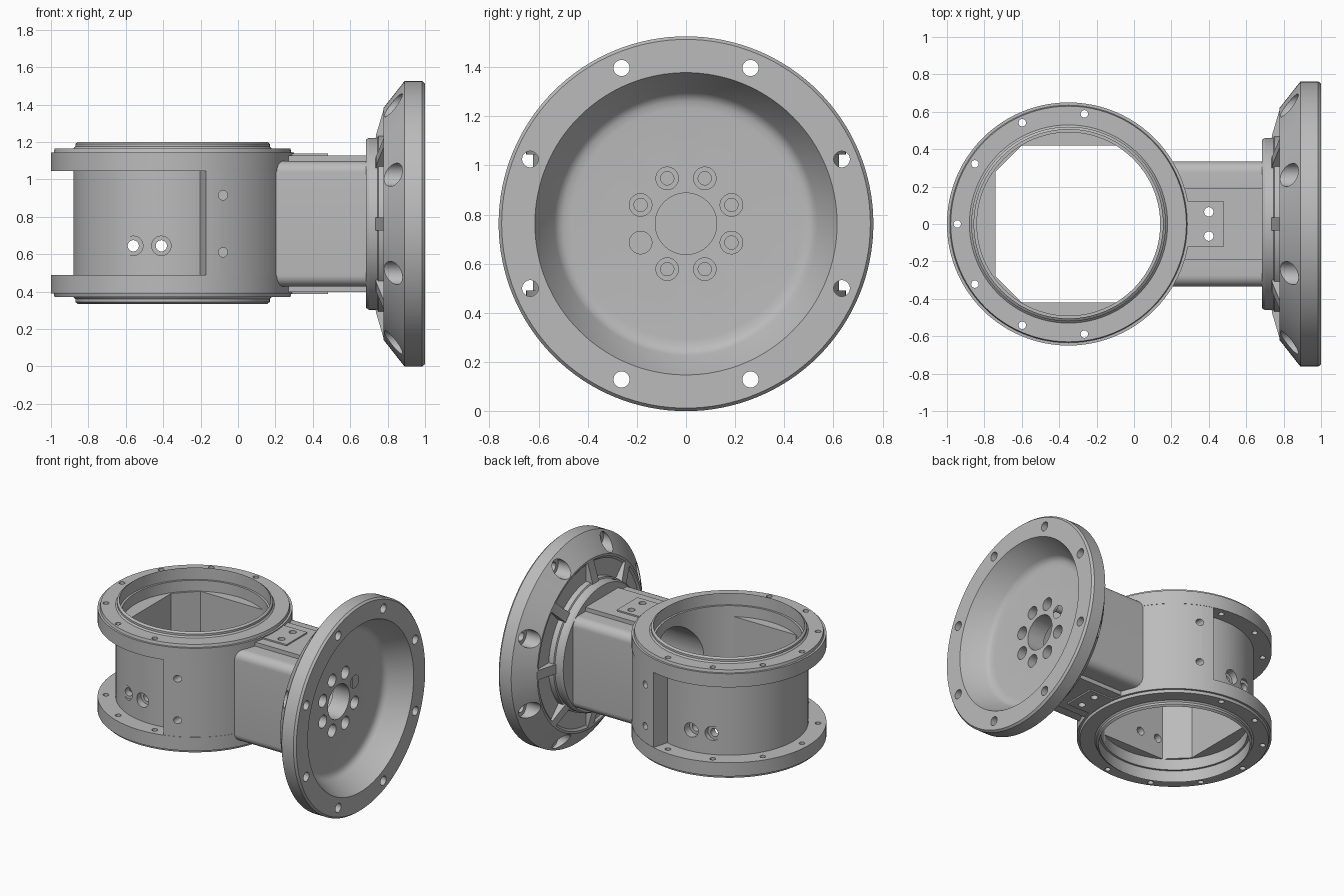
import bpy, bmesh
from math import cos, sin, pi, radians
from mathutils import Matrix

cube = bpy.data.objects.get("Cube")
if cube:
    bpy.data.objects.remove(cube)

RING_X, MID = -0.35, 0.7625           # ring axis and height of the arm axis
RING = Matrix.Translation((RING_X, 0, 0))
ARM = Matrix.Translation((0, 0, MID)) @ Matrix.Rotation(pi / 2, 4, 'Y')   # local z -> +x

metal = bpy.data.materials.new("grey_metal")
metal.use_nodes = True
metal.diffuse_color = (0.5, 0.5, 0.5, 1)
metal.node_tree.nodes["Principled BSDF"].inputs["Base Color"].default_value = (0.5, 0.5, 0.5, 1)


def finish(name, bm, matrix):
    bmesh.ops.remove_doubles(bm, verts=bm.verts, dist=1e-5)
    bmesh.ops.transform(bm, matrix=matrix, verts=bm.verts)
    bmesh.ops.recalc_face_normals(bm, faces=bm.faces)
    mesh = bpy.data.meshes.new(name)
    bm.to_mesh(mesh)
    bm.free()
    mesh.materials.append(metal)
    ob = bpy.data.objects.new(name, mesh)
    bpy.context.collection.objects.link(ob)
    return ob


def lathe(name, profile, matrix, steps=96):
    """Revolve (radius, height) points around local z."""
    bm = bmesh.new()
    vs = [bm.verts.new((r, 0, h)) for r, h in profile]
    es = [bm.edges.new(pair) for pair in zip(vs, vs[1:])]
    bmesh.ops.spin(bm, geom=vs + es, cent=(0, 0, 0), axis=(0, 0, 1),
                   angle=2 * pi, steps=steps, use_merge=True)
    return finish(name, bm, matrix)


def prism(name, outline, low, high, matrix=Matrix()):
    """Extrude a 2D outline along local z."""
    bm = bmesh.new()
    face = bm.faces.new([bm.verts.new((x, y, low)) for x, y in outline])
    top = bmesh.ops.extrude_face_region(bm, geom=[face])["geom"]
    bmesh.ops.translate(bm, vec=(0, 0, high - low),
                        verts=[v for v in top if isinstance(v, bmesh.types.BMVert)])
    return finish(name, bm, matrix)


def arc(r, a, b, n, cx=0, cy=0):
    angles = [radians(a + (b - a) * i / n) for i in range(n + 1)]
    return [(cx + r * cos(t), cy + r * sin(t)) for t in angles]


def rod(r, low, high, matrix, steps=24):
    return prism("cutter", arc(r, 0, 360, steps)[:-1], low, high, matrix)


def box(name, x0, x1, y0, y1, z0, z1):
    return prism(name, [(x0, y0), (x1, y0), (x1, y1), (x0, y1)], z0, z1)


def combine(target, parts, operation):
    """Apply each part to the target, then discard it."""
    for part in parts:
        part.hide_render = True
        mod = target.modifiers.new("bool", 'BOOLEAN')
        mod.operation, mod.solver, mod.object = operation, 'EXACT', part
        with bpy.context.temp_override(object=target, active_object=target):
            bpy.ops.object.modifier_apply(modifier=mod.name)
        bpy.data.objects.remove(part)


# Ring housing: two flanges with lips around a recessed drum
lower = [(0, 0.33), (0.50, 0.33), (0.52, 0.345), (0.52, 0.36), (0.53, 0.37),
         (0.63, 0.37), (0.635, 0.39), (0.65, 0.39), (0.65, 0.49), (0.53, 0.49)]
upper = [(r, 2 * MID + 0.01 - h) for r, h in reversed(lower)]
ring = lathe("ring_housing", lower + upper, RING)

# Full-width shoulder on the arm side
shoulder = prism("shoulder", arc(0.648, -74, 74, 40) + arc(0.51, 74, -74, 40), 0.47, 1.06, RING)
combine(ring, [shoulder], 'UNION')

# Round mouths at both ends and a flat-sided cavity between them
mouth = [(0, -0.05), (0.505, -0.05), (0.505, 0.09), (0.49, 0.09), (0.49, 0.17), (0, 0.17)]
cavity = arc(0.49, -59, 59, 40) + [(-0.25, 0.42), (-0.39, 0.28), (-0.39, -0.28), (-0.25, -0.42)]
flip = Matrix.Translation((RING_X, 0, 1.205)) @ Matrix.Rotation(pi, 4, 'X')
cuts = [lathe("cutter", mouth, Matrix.Translation((RING_X, 0, 0.33))),
        lathe("cutter", mouth, flip),
        prism("cutter", cavity, 0.45, 1.08, RING),
        rod(0.28, 0.0, 0.5, ARM, 64)]

# Flange bolt holes on the recessed side
for k in range(-3, 4):
    x, y = 0.595 * cos(pi + k * 2 * pi / 11), 0.595 * sin(pi + k * 2 * pi / 11)
    cuts.append(rod(0.02, 0.3, 1.3, Matrix.Translation((RING_X + x, y, 0)), 16))

# Counterbored and blind holes on both sides of the drum
for side in (-1, 1):
    for x, z, r, near, far in ((-0.56, 0.645, 0.03, 0.38, 0.6), (-0.41, 0.645, 0.03, 0.38, 0.6),
                               (-0.56, 0.645, 0.052, 0.47, 0.6), (-0.41, 0.645, 0.052, 0.47, 0.6),
                               (-0.08, 0.915, 0.025, 0.48, 0.7), (-0.08, 0.61, 0.025, 0.48, 0.7)):
        turn = Matrix.Translation((x, 0, z)) @ Matrix.Rotation(-side * pi / 2, 4, 'X')
        cuts.append(rod(r, near, far, turn))
combine(ring, cuts, 'DIFFERENCE')

# Arm: rounded box with raised strips and screw pads above and below
c, rad = 0.335, 0.06
outline = []
for i, (sx, sy) in enumerate(((1, 1), (-1, 1), (-1, -1), (1, -1))):
    outline += arc(rad, 90 * i, 90 * i + 90, 8, sx * (c - rad), sy * (c - rad))
arm = prism("arm", outline, 0.19, 0.70, ARM)
combine(arm, [box("strip", 0.2, 0.695, -0.19, 0.19, MID - 0.365, MID + 0.365),
              box("pad", 0.28, 0.48, -0.12, 0.12, MID - 0.375, MID + 0.375)], 'UNION')
combine(arm, [rod(0.28, 0.1, 0.8, ARM, 64)]
        + [rod(0.025, 0.3, 1.3, Matrix.Translation((0.40, y, 0))) for y in (-0.065, 0.065)],
        'DIFFERENCE')

# Dished end flange with collar and back groove
dish = lathe("dish_flange", [
    (0, 0.685), (0.45, 0.685), (0.46, 0.70), (0.46, 0.745), (0.47, 0.75), (0.47, 0.79),
    (0.59, 0.79), (0.605, 0.778), (0.62, 0.778), (0.7625, 0.89), (0.7625, 0.985),
    (0.75, 1.0), (0.615, 1.0), (0.535, 0.85), (0.52, 0.833), (0.50, 0.823),
    (0.47, 0.82), (0, 0.82)], ARM, 128)

# Groove ribs
rib = [(0.45, 0.735), (0.475, 0.738), (0.61, 0.778), (0.61, 0.80), (0.45, 0.80)]
ribs = [prism("rib", rib, -0.035, 0.035,
              ARM @ Matrix.Rotation(k * pi / 4, 4, 'Z') @ Matrix.Rotation(pi / 2, 4, 'X'))
        for k in range(8)]
combine(dish, ribs, 'UNION')

# Centre hole, inner bolt circle and rim bolt circle
cuts = [rod(0.125, 0.6, 1.1, ARM, 48)]
for k in range(8):
    spin = ARM @ Matrix.Rotation((k + 0.5) * pi / 4, 4, 'Z')
    inner = spin @ Matrix.Translation((0.2, 0, 0))
    outer = spin @ Matrix.Translation((0.686, 0, 0))
    cuts += [rod(0.027, 0.6, 1.1, inner), rod(0.046, 0.76, 1.1, inner),
             rod(0.033, 0.6, 1.1, outer), rod(0.062, 0.6, 0.90, outer, 32)]
combine(dish, cuts, 'DIFFERENCE')

# Smooth round walls, crisp edges
for ob in (ring, arm, dish):
    bpy.ops.object.select_all(action='DESELECT')
    ob.select_set(True)
    bpy.context.view_layer.objects.active = ob
    bpy.ops.object.shade_smooth_by_angle(angle=radians(25))
